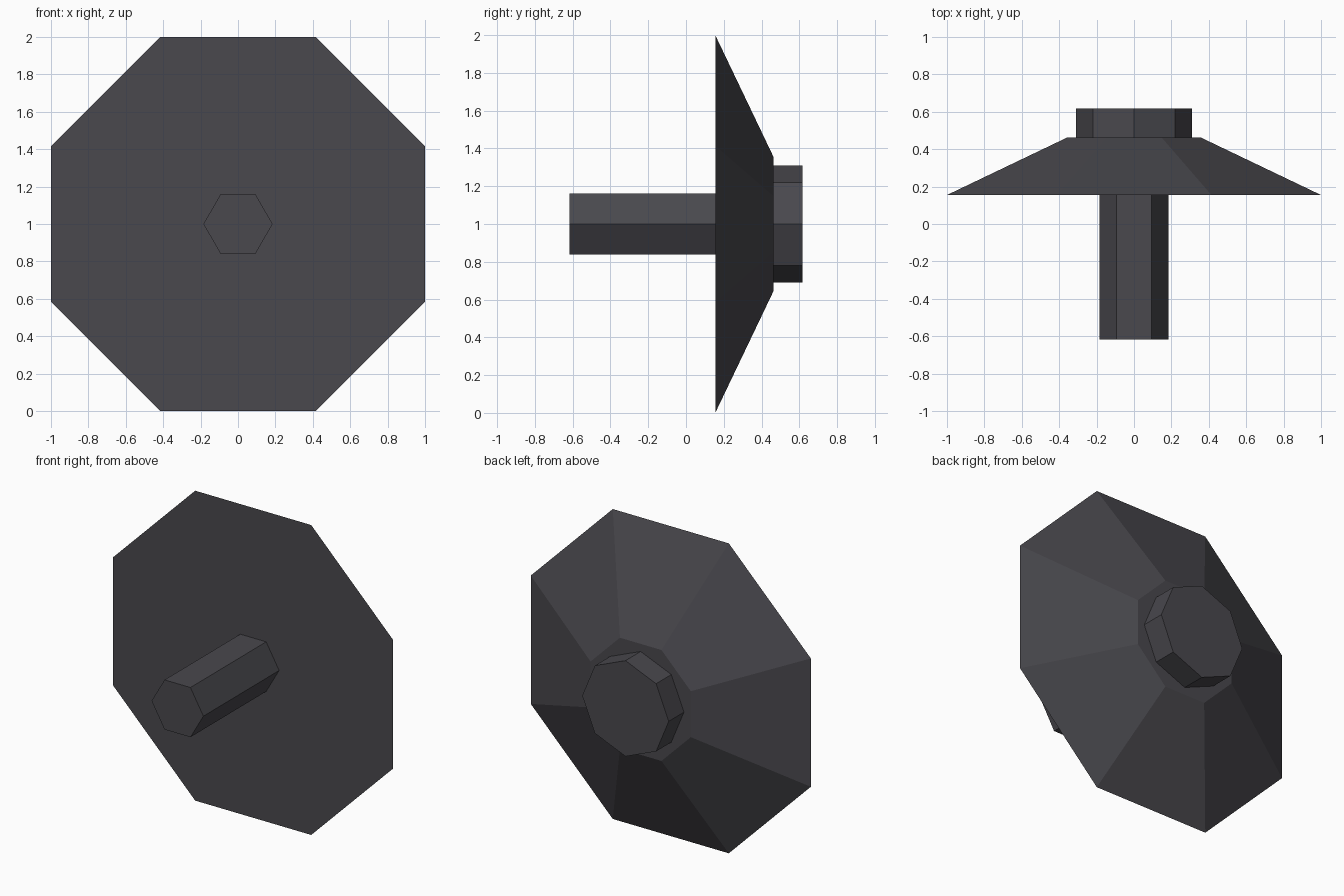
import bpy
import bmesh
from math import cos, sin, pi

cube = bpy.data.objects.get("Cube")
if cube:
    bpy.data.objects.remove(cube, do_unlink=True)

# Single dark grey material
grey = bpy.data.materials.new("dark_grey")
grey.use_nodes = True
colour = (0.067, 0.065, 0.075, 1)
grey.diffuse_color = colour
grey.node_tree.nodes["Principled BSDF"].inputs["Base Color"].default_value = colour

AXIS_Z = 1.0


def frustum(name, sides, y_front, r_front, y_back, r_back, turn=0.0):
    """Flat-sided solid along y; turn shifts the corners by a fraction of a side."""
    bm = bmesh.new()
    angles = [2 * pi * (i + turn) / sides for i in range(sides)]
    front, back = [
        [bm.verts.new((r * cos(a), y, AXIS_Z + r * sin(a))) for a in angles]
        for y, r in ((y_front, r_front), (y_back, r_back))
    ]
    bm.faces.new(front)
    bm.faces.new(back[::-1])
    for i in range(sides):
        j = (i + 1) % sides
        bm.faces.new((front[i], back[i], back[j], front[j]))
    bmesh.ops.recalc_face_normals(bm, faces=bm.faces)
    mesh = bpy.data.meshes.new(name)
    bm.to_mesh(mesh)
    bm.free()
    mesh.materials.append(grey)
    obj = bpy.data.objects.new(name, mesh)
    bpy.context.collection.objects.link(obj)
    return obj


# Octagons with a flat side up: convert flat distance to corner radius
corner = 1 / cos(pi / 8)

frustum("shaft", 6, -0.617, 0.185, 0.155, 0.185)
frustum("flared_disc", 8, 0.155, corner, 0.462, 0.358 * corner, turn=0.5)
frustum("back_cap", 8, 0.462, 0.309, 0.617, 0.309)
